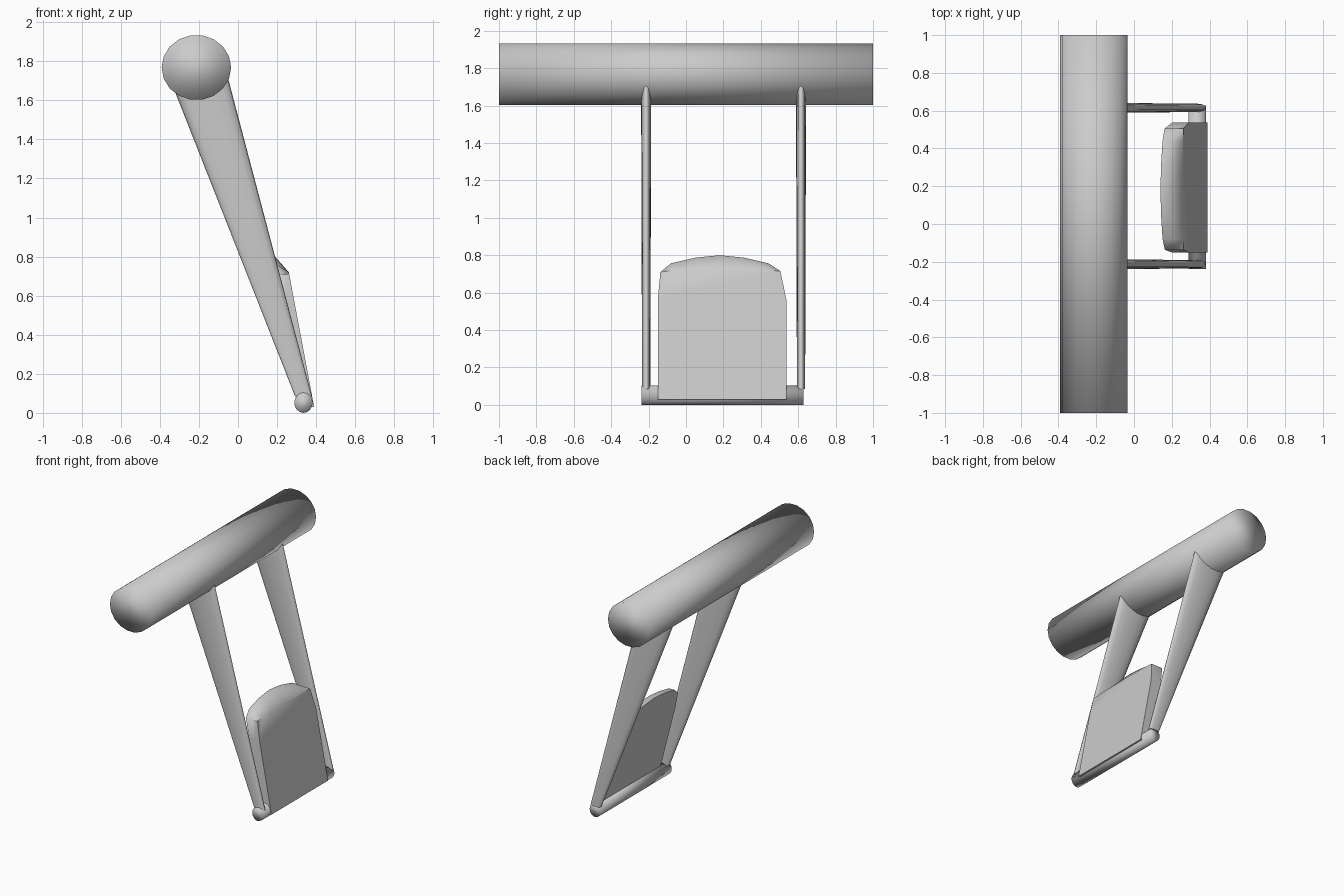
import bpy, bmesh
from math import cos, sin, pi, copysign

if "Cube" in bpy.data.objects:
    bpy.data.objects.remove(bpy.data.objects["Cube"])


def loft(name, rings, angle=None):
    """Skin a list of equal-length rings and cap both ends."""
    bm = bmesh.new()
    rows = [[bm.verts.new(p) for p in ring] for ring in rings]
    n = len(rows[0])
    for a, b in zip(rows, rows[1:]):
        for i in range(n):
            j = (i + 1) % n
            bm.faces.new((a[i], a[j], b[j], b[i]))
    bm.faces.new(rows[0][::-1])
    bm.faces.new(rows[-1])
    bmesh.ops.recalc_face_normals(bm, faces=bm.faces)
    me = bpy.data.meshes.new(name)
    bm.to_mesh(me)
    bm.free()
    ob = bpy.data.objects.new(name, me)
    bpy.context.collection.objects.link(ob)
    bpy.context.view_layer.objects.active = ob
    ob.select_set(True)
    if angle is None:
        bpy.ops.object.shade_smooth()
    else:
        bpy.ops.object.shade_smooth_by_angle(angle=angle)
    ob.select_set(False)
    return ob


def rod(name, x, z, rx, rz, y0, y1, sides):
    """Elliptical rod running along y."""
    ring = [(x + rx * cos(2 * pi * i / sides), z + rz * sin(2 * pi * i / sides))
            for i in range(sides)]
    return loft(name, [[(px, y, pz) for px, pz in ring] for y in (y0, y1)])


def arm_ring(left, right, y, half):
    """Flattened oval section spanning two side points in the xz plane."""
    pts = []
    for i in range(16):
        c, s = cos(2 * pi * i / 16), sin(2 * pi * i / 16)
        t = 0.5 + 0.5 * c
        pts.append((left[0] + (right[0] - left[0]) * t,
                    y + half * copysign(abs(s) ** 0.8, s),
                    left[1] + (right[1] - left[1]) * t))
    return pts


# Thick top roller and thin bottom bar
rod("top_roller", -0.213, 1.768, 0.178, 0.167, -1, 1, 18)
rod("bottom_bar", 0.335, 0.052, 0.047, 0.052, -0.238, 0.627, 16)

# Two tapering side arms
for name, y in (("left_arm", -0.213), ("right_arm", 0.615)):
    loft(name, [arm_ring((-0.325, 1.65), (-0.05, 1.71), y, 0.027),
                arm_ring((0.292, 0.085), (0.378, 0.085), y, 0.022)], 1.2)

# Leaning rounded flap: back outline, ridge outline, bevelled front outline
outline = [(-0.15, 0.03), (-0.15, 0.57), (-0.137, 0.71), (-0.08, 0.757),
           (0.05, 0.787), (0.18, 0.80), (0.31, 0.787), (0.44, 0.757),
           (0.505, 0.715), (0.537, 0.56), (0.537, 0.03)]
back = [(0.34 - (z - 0.03) * 0.26, y, z) for y, z in outline]
ridge = [(0.375 - (z - 0.03) * 0.24, y, z) for y, z in outline]
front = []
for y, z in outline:
    zf = min(z, 0.72)
    front.append((0.39 - (zf - 0.03) * 0.188, y, zf))
loft("flap", [back, ridge, front], 0.9)
